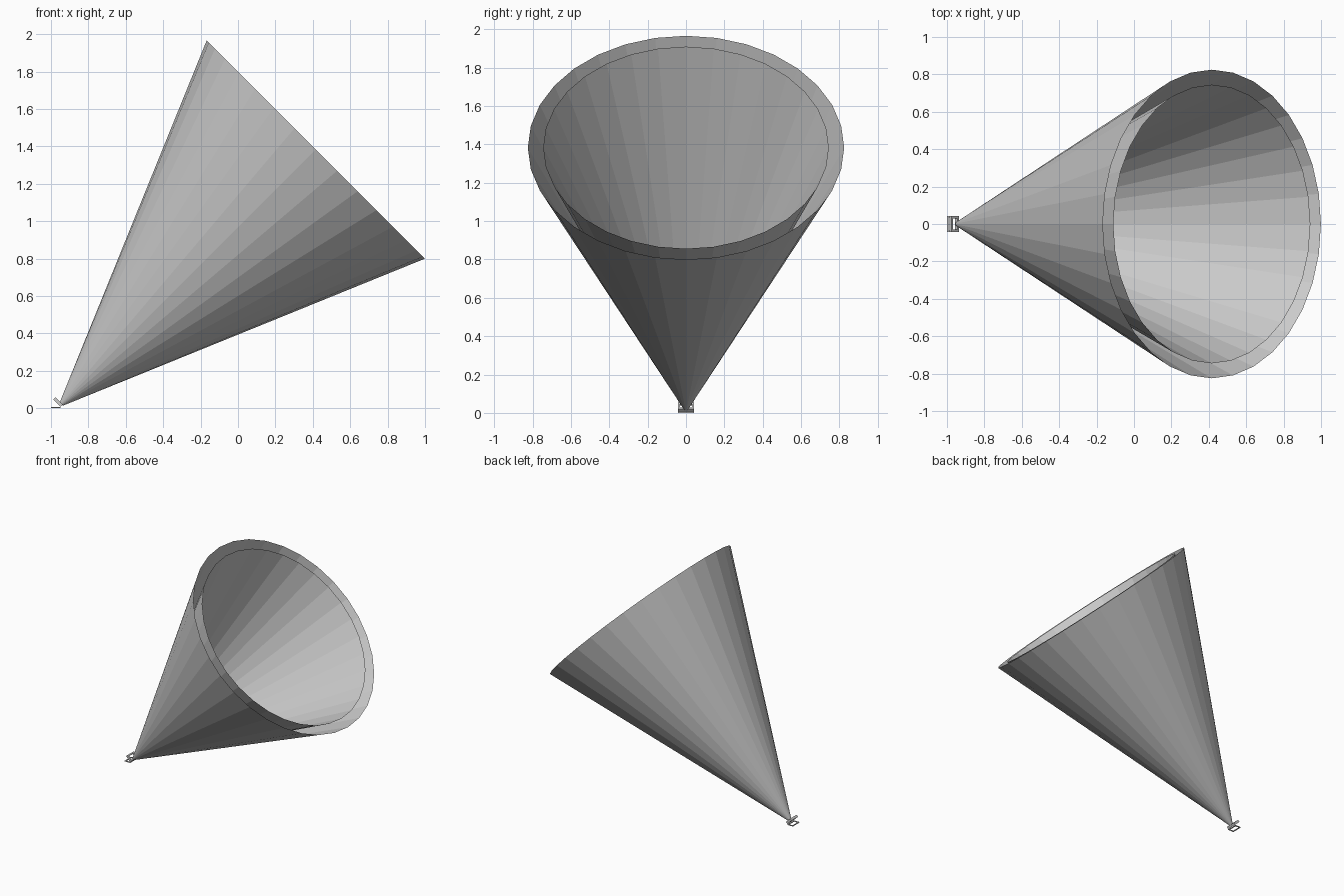
import bpy, bmesh, math
from mathutils import Matrix, Vector

if "Cube" in bpy.data.objects:
    bpy.data.objects.remove(bpy.data.objects["Cube"])

SIDES = 32
AXIS = Vector((1, 0, 1)).normalized()
TILT = Matrix.Rotation(math.radians(45), 4, 'Y')
RIM = Vector((0.416, 0, 1.383))      # centre of the open mouth

grey = bpy.data.materials.new("grey")
grey.diffuse_color = (0.6, 0.6, 0.6, 1)
grey.use_nodes = True
grey.node_tree.nodes["Principled BSDF"].inputs["Base Color"].default_value = grey.diffuse_color


def finish(name, bm):
    mesh = bpy.data.meshes.new(name)
    bm.to_mesh(mesh)
    bm.free()
    mesh.materials.append(grey)
    ob = bpy.data.objects.new(name, mesh)
    bpy.context.collection.objects.link(ob)
    return ob


def shell(name, tip_radius, mouth_radius, length):
    """Open-ended tilted cone whose mouth is centred on RIM."""
    bm = bmesh.new()
    bmesh.ops.create_cone(bm, cap_ends=False, segments=SIDES,
                          radius1=tip_radius, radius2=mouth_radius, depth=length)
    # put a corner of the rim exactly in the symmetry plane
    v = max(bm.verts, key=lambda p: p.co.z + p.co.x * 1e-3).co
    turn = Matrix.Rotation(-math.atan2(v.y, v.x), 4, 'Z')
    centre = RIM - AXIS * (length / 2)
    bm.transform(Matrix.Translation(centre) @ TILT @ turn)
    return finish(name, bm)


def frame(name, outer, inner, height, matrix):
    """Rectangular frame: outer and inner are (x, y) half sizes."""
    bm = bmesh.new()
    corners = [(-1, -1), (1, -1), (1, 1), (-1, 1)]
    rings = [[bm.verts.new((sx * h[0], sy * h[1], z)) for sx, sy in corners]
             for h, z in ((outer, -height / 2), (outer, height / 2),
                          (inner, height / 2), (inner, -height / 2))]
    for a, b in zip(rings, rings[1:] + rings[:1]):
        for i in range(4):
            j = (i + 1) % 4
            bm.faces.new((a[i], a[j], b[j], b[i]))
    bm.transform(matrix)
    return finish(name, bm)


# Two nested shells sharing the narrow end, with an open gap at the mouth
shell("outer_cone", 0.012, 0.825, 1.925)
shell("inner_cone", 0.008, 0.745, 1.925)

# Tilted collar around the narrow end
frame("collar", (0.027, 0.042), (0.016, 0.03), 0.018,
      Matrix.Translation((-0.962, 0, 0.033)) @ TILT)

# Flat foot frame lying on the floor
frame("foot_frame", (0.025, 0.042), (0.017, 0.034), 0.006,
      Matrix.Translation((-0.975, 0, 0.003)))
